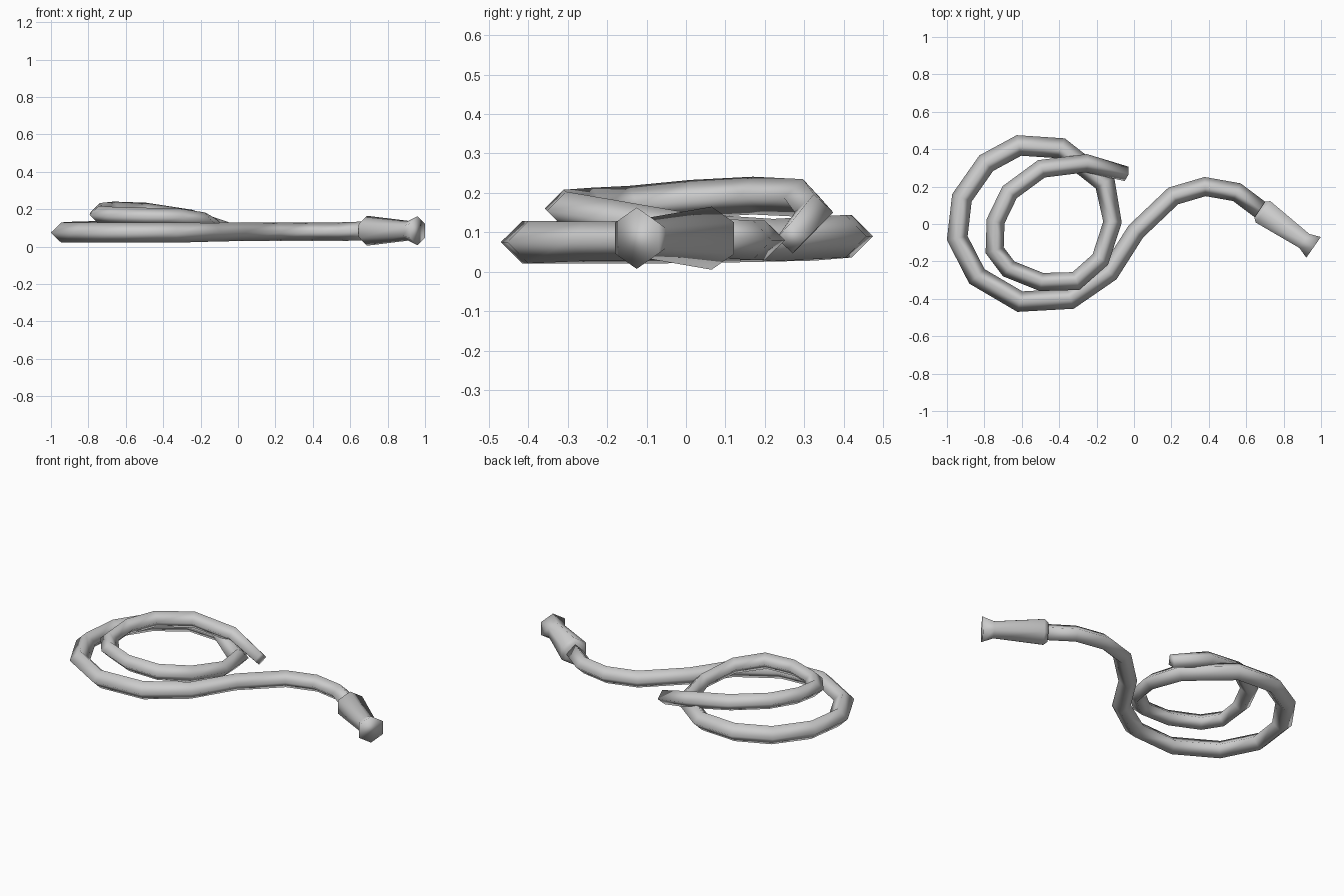
import bpy, bmesh, math
from mathutils import Vector

if "Cube" in bpy.data.objects:
    bpy.data.objects.remove(bpy.data.objects["Cube"], do_unlink=True)

grey = bpy.data.materials.new("plain grey")
grey.use_nodes = True
grey.diffuse_color = (0.6, 0.6, 0.6, 1)
grey.node_tree.nodes["Principled BSDF"].inputs["Base Color"].default_value = (0.6, 0.6, 0.6, 1)


def sweep(name, centres, radii, sides, start_angle, mitre):
    """Skin rings of the given radii along a path, with closed ends."""
    bm = bmesh.new()
    pts = [Vector(p) for p in centres]
    rings = []
    for i, p in enumerate(pts):
        before = (p - pts[i - 1]).normalized() if i else None
        after = (pts[i + 1] - p).normalized() if i + 1 < len(pts) else None
        along = ((before or after) + (after or before)).normalized()
        side = along.cross(Vector((0, 0, 1))).normalized()
        up = side.cross(along)
        stretch = 1 / max(0.8, along.dot(before or after)) if mitre else 1
        ring = []
        for k in range(sides):
            a = start_angle + math.tau * k / sides
            ring.append(bm.verts.new(p + radii[i] * (side * math.cos(a) * stretch + up * math.sin(a))))
        rings.append(ring)
    for a, b in zip(rings, rings[1:]):
        for k in range(sides):
            n = (k + 1) % sides
            bm.faces.new((a[k], a[n], b[n], b[k]))
    bm.faces.new(rings[0])
    bm.faces.new(rings[-1])
    bmesh.ops.recalc_face_normals(bm, faces=bm.faces)
    for f in bm.faces:
        f.smooth = True
    mesh = bpy.data.meshes.new(name)
    bm.to_mesh(mesh)
    bm.free()
    mesh.materials.append(grey)
    obj = bpy.data.objects.new(name, mesh)
    bpy.context.collection.objects.link(obj)
    return obj


# Hose: wavy lead, wide outer loop, then the raised inner loop and drooping tail
lead = [(.69, .065, .085), (.55, .17, .08), (.38, .2, .08), (.21, .15, .08),
        (.01, -.04, .08), (-.13, -.26, .077)]
outer_loop = [(-.34, -.4, .075), (-.61, -.415, .075), (-.84, -.28, .075),
              (-.945, -.075, .075), (-.92, .14, .078), (-.79, .325, .082),
              (-.615, .42, .09), (-.39, .405, .09), (-.155, .22, .08)]
inner_loop = [(-.115, .01, .1), (-.18, -.19, .135), (-.31, -.305, .155),
              (-.495, -.31, .16), (-.67, -.24, .165), (-.745, -.14, .17),
              (-.74, .015, .185), (-.665, .17, .193), (-.495, .295, .187),
              (-.255, .325, .15), (-.04, .268, .085)]
radii = [.05] * len(lead) + [.054] * len(outer_loop) + [.048] * len(inner_loop)
radii[-1] = .04
sweep("hose", lead + outer_loop + inner_loop, radii, 4, 0, True)

# Nozzle: six-sided grip that narrows to a neck and flares at the mouth
nozzle = [(.672, .077, .085), (.69, .065, .085), (.91, -.09, .085), (.96, -.125, .085)]
sweep("nozzle", nozzle, [.06, .08, .053, .078], 6, math.pi / 6, False)
